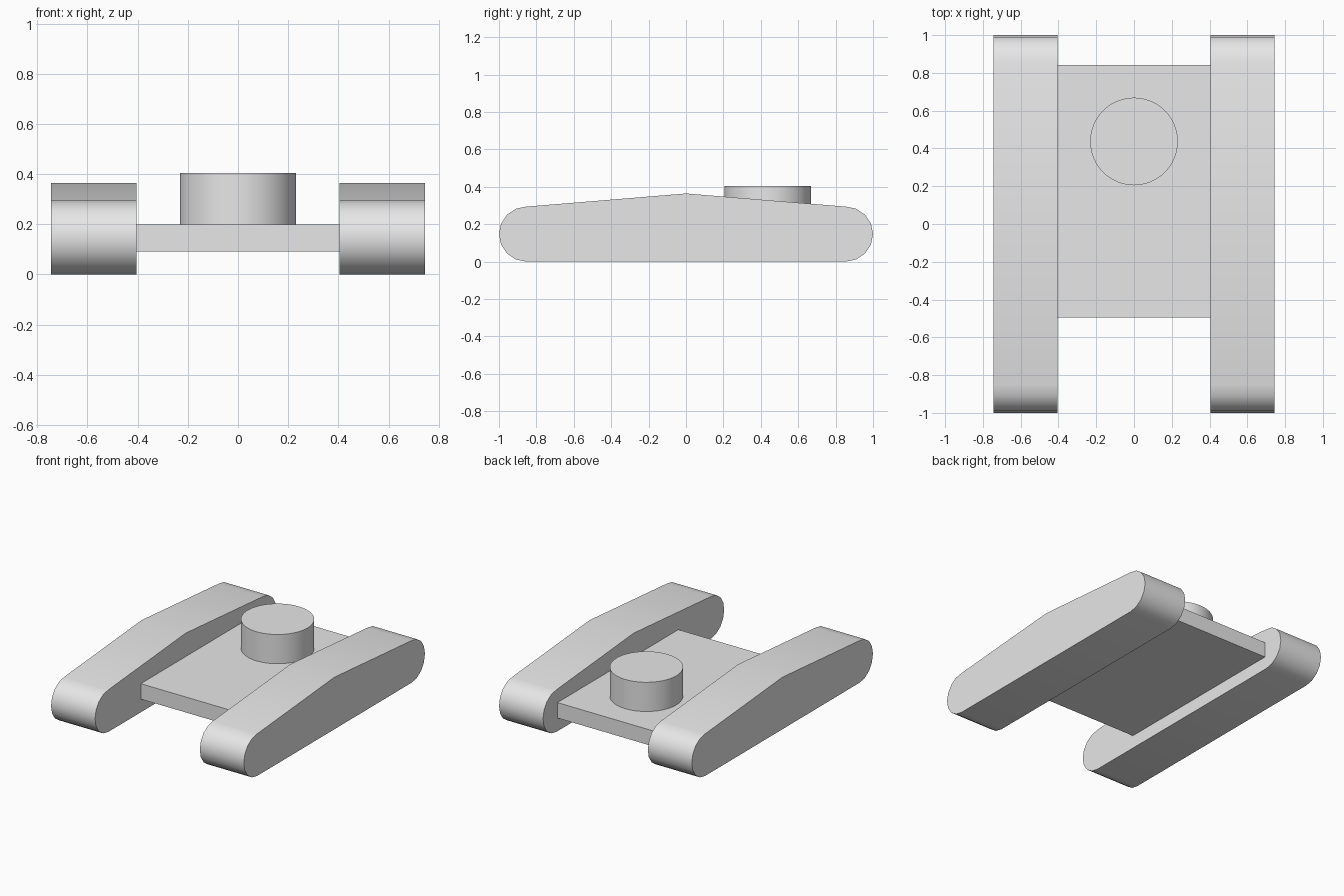
import bpy
import bmesh
from math import sin, cos, pi, radians
from mathutils import Matrix

cube = bpy.data.objects.get("Cube")
if cube:
    bpy.data.objects.remove(cube, do_unlink=True)

# Single plain grey finish
grey = bpy.data.materials.new("plain grey")
grey.use_nodes = True
colour = (0.8, 0.8, 0.8, 1)
grey.diffuse_color = colour
grey.node_tree.nodes["Principled BSDF"].inputs["Base Color"].default_value = colour


def finish(name, bm, smooth=True):
    """Turn a bmesh into a named, shaded object."""
    bmesh.ops.recalc_face_normals(bm, faces=bm.faces)
    mesh = bpy.data.meshes.new(name)
    bm.to_mesh(mesh)
    bm.free()
    mesh.materials.append(grey)
    obj = bpy.data.objects.new(name, mesh)
    bpy.context.collection.objects.link(obj)
    if smooth:
        bpy.ops.object.select_all(action='DESELECT')
        obj.select_set(True)
        bpy.context.view_layer.objects.active = obj
        bpy.ops.object.shade_smooth_by_angle(angle=radians(35))
    return obj


def track_profile(radius=0.147, peak=0.364, steps=8):
    """Side outline: flat base, round ends and a low central ridge."""
    centre = 1 - radius
    arc = [-pi / 2 + pi * i / steps for i in range(steps + 1)]
    rear = [(centre + radius * cos(a), radius + radius * sin(a)) for a in arc]
    front = [(-y, z) for y, z in reversed(rear)]
    return rear + [(0, peak)] + front


def track(name, side, inner=0.405, outer=0.745):
    bm = bmesh.new()
    face = bm.faces.new([bm.verts.new((side * inner, y, z)) for y, z in track_profile()])
    result = bmesh.ops.extrude_face_region(bm, geom=[face], use_keep_orig=True)
    verts = [v for v in result["geom"] if isinstance(v, bmesh.types.BMVert)]
    bmesh.ops.translate(bm, verts=verts, vec=(side * (outer - inner), 0, 0))
    return finish(name, bm)


# Tracks on both sides
track("left_track", 1)
track("right_track", -1)

# Deck slab between the tracks
bm = bmesh.new()
bmesh.ops.create_cube(bm, size=1, matrix=Matrix.Translation((0, 0.173, 0.146))
                      @ Matrix.Diagonal((0.81, 1.335, 0.108, 1)))
finish("deck", bm, smooth=False)

# Round turret toward the rear
bm = bmesh.new()
bmesh.ops.create_cone(bm, cap_ends=True, segments=48, radius1=0.232, radius2=0.232,
                      depth=0.204, matrix=Matrix.Translation((0, 0.437, 0.302)))
finish("turret", bm)
